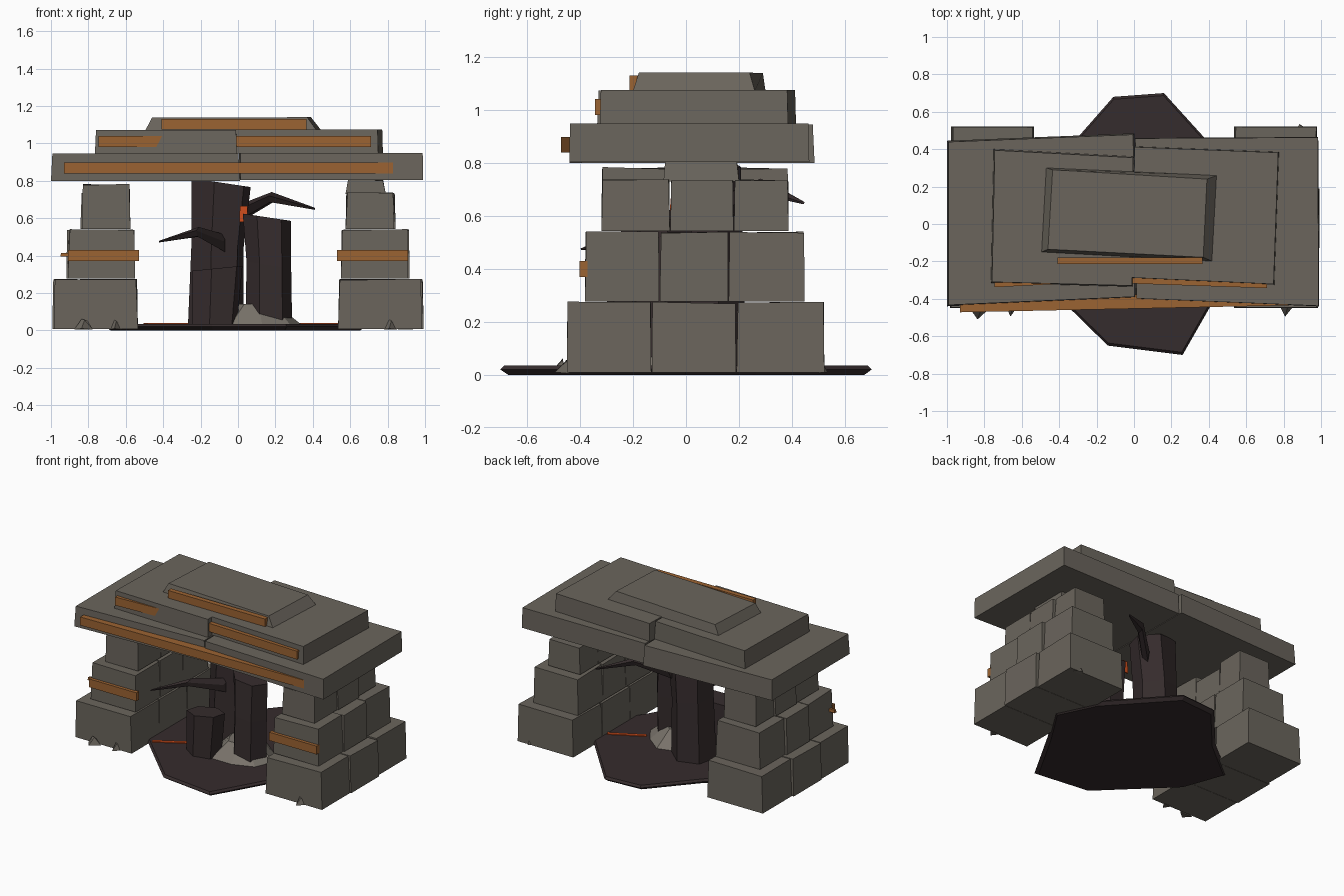
import bpy, bmesh, math, random
from mathutils import Vector

if "Cube" in bpy.data.objects:
    bpy.data.objects.remove(bpy.data.objects["Cube"])

random.seed(4)


def material(name, rgb):
    m = bpy.data.materials.new(name)
    m.diffuse_color = (*rgb, 1)
    m.use_nodes = True
    m.node_tree.nodes["Principled BSDF"].inputs["Base Color"].default_value = m.diffuse_color
    return m


STONE = material("grey stone", (0.145, 0.13, 0.108))
PALE = material("pale ash", (0.19, 0.17, 0.145))
WOOD = material("orange wood", (0.33, 0.125, 0.032))
CHAR = material("charred wood", (0.036, 0.025, 0.026))
EMBER = material("ember", (0.62, 0.075, 0.012))


def loft(name, rings, mat):
    """Closed flat-faced solid through rings of equal point count."""
    bm = bmesh.new()
    vs = [[bm.verts.new(p) for p in ring] for ring in rings]
    n = len(vs[0])
    for a, b in zip(vs, vs[1:]):
        for i in range(n):
            j = (i + 1) % n
            bm.faces.new((a[i], a[j], b[j], b[i]))
    bm.faces.new(vs[0][::-1])
    bm.faces.new(vs[-1])
    bmesh.ops.recalc_face_normals(bm, faces=bm.faces)
    me = bpy.data.meshes.new(name)
    bm.to_mesh(me)
    bm.free()
    me.materials.append(mat)
    ob = bpy.data.objects.new(name, me)
    bpy.context.collection.objects.link(ob)
    return ob


def scaled(pts, s, z):
    cx = sum(p[0] for p in pts) / len(pts)
    cy = sum(p[1] for p in pts) / len(pts)
    return [(cx + (x - cx) * s, cy + (y - cy) * s, z) for x, y in pts]


def rect(x0, x1, y0, y1):
    return [(x0, y0), (x1, y0), (x1, y1), (x0, y1)]


def block(name, x0, x1, y0, y1, z0, z1, mat=STONE, inset=0.008, jit=0.004):
    """Rough block with a slightly narrower, uneven top."""
    r = lambda: random.uniform(-jit, jit)
    low = [(x, y, z0) for x, y in rect(x0, x1, y0, y1)]
    top = [(x + r(), y + r() * 0.5, z1 + r())
           for x, y in rect(x0 + inset, x1 - inset, y0 + inset * 0.4, y1 - inset * 0.4)]
    return loft(name, [low, top], mat)


def slab(name, pts, z0, z1, s=1.0):
    return loft(name, [scaled(pts, 1, z0), scaled(pts, s, z1)], STONE)


def plank(name, a, b, z0, z1, depth):
    """Straight board whose front edge runs from a to b."""
    pts = [a, b, (b[0], b[1] + depth), (a[0], a[1] + depth)]
    return loft(name, [scaled(pts, 1, z0), scaled(pts, 1, z1)], WOOD)


def limb(name, stations, sides=6, turn=0.3):
    """Faceted trunk or branch: stations of (centre, radius x, radius y or z, axis)."""
    rings = []
    for k, (c, ra, rb, upright) in enumerate(stations):
        ring = []
        for i in range(sides):
            t = turn + math.tau * i / sides
            u, v = ra * math.cos(t), rb * math.sin(t)
            off = (u, v, 0.05 * u if k == 0 else -0.15 * u) if upright else (u * 0.3, u, v)
            ring.append(Vector(c) + Vector(off))
        rings.append(ring)
    return loft(name, rings, CHAR)


# Scorched ground patch with bevelled rim
ground = [(0.26, -0.70), (0.50, -0.28), (0.68, 0.0), (0.55, 0.27), (0.16, 0.70),
          (-0.11, 0.68), (-0.40, 0.35), (-0.71, 0.10), (-0.60, -0.20), (-0.14, -0.65)]
loft("scorched_ground", [scaled(ground, 0.96, 0.0), scaled(ground, 1, 0.02),
                         scaled(ground, 0.98, 0.035)], CHAR)

# Piers: three stepped tiers of three blocks each
tiers = [  # inner x, outer x, breaks along y, z range
    (0.535, 0.985, (-0.45, -0.13, 0.19, 0.523), 0.008, 0.272),
    (0.55, 0.91, (-0.382, -0.10, 0.16, 0.448), 0.277, 0.538),
    (0.575, 0.835, (-0.32, -0.06, 0.18, 0.388), 0.543, 0.735),
]
for side, label in ((-1, "left"), (1, "right")):
    for t, (xi, xo, ys, z0, z1) in enumerate(tiers):
        for k in range(3):
            shift = (0.0, 0.008, -0.006)[k]
            x0, x1 = sorted((side * xi, side * (xo + shift)))
            top = z1 + (0.045 if side < 0 and t == 2 and k != 1 else 0)
            block(f"{label}_pier_tier{t + 1}_block{k + 1}", x0, x1,
                  ys[k] + 0.001, ys[k + 1] - 0.001, z0, top)
    # Wooden band across the pier front
    plank(f"{label}_pier_band", (side * 0.72 - 0.19, -0.402), (side * 0.72 + 0.19, -0.402),
          0.37, 0.43, 0.03)
block("right_pier_cap", 0.575, 0.79, -0.085, 0.20, 0.73, 0.80, inset=0.016)
block("left_band_peg", -0.95, -0.90, -0.36, -0.34, 0.395, 0.415, WOOD, 0.004, 0)

# Roof slabs, each of the lower two split at the middle
slab("roof_lower_left", [(-1.0, -0.44), (0.01, -0.395), (0.003, 0.485), (-1.0, 0.445)],
     0.80, 0.945, 0.985)
slab("roof_lower_right", [(0.012, -0.40), (0.99, -0.44), (0.985, 0.465), (0.004, 0.46)],
     0.803, 0.948, 0.995)
slab("roof_middle_left", [(-0.765, -0.315), (-0.005, -0.335), (0.0, 0.36), (-0.75, 0.40)],
     0.945, 1.072, 0.985)
slab("roof_middle_right", [(-0.015, -0.29), (0.75, -0.325), (0.775, 0.385), (0.0, 0.415)],
     0.945, 1.075, 0.99)
loft("roof_cap", [[(-0.495, -0.15, 1.07), (0.42, -0.20, 1.07), (0.445, 0.26, 1.07), (-0.47, 0.30, 1.07)],
                  [(-0.46, -0.135, 1.138), (0.37, -0.178, 1.14), (0.39, 0.24, 1.14), (-0.435, 0.29, 1.138)]],
     STONE)

# Roof boards
plank("lower_roof_board", (-0.93, -0.472), (0.83, -0.395 - 0.04), 0.838, 0.898, 0.075)
plank("middle_roof_board_right", (-0.02, -0.318), (0.71, -0.343), 0.98, 1.04, 0.035)
plank("middle_roof_board_left", (-0.745, -0.338), (-0.24, -0.312), 0.98, 1.04, 0.03)
plank("cap_board", (-0.41, -0.213), (0.365, -0.213), 1.075, 1.13, 0.035)

# Pale ash mound around the trunks
mound = [(0.09 + r * math.cos(math.tau * i / 9), -0.07 + r * 0.85 * math.sin(math.tau * i / 9))
         for i, r in enumerate((0.25, 0.22, 0.26, 0.23, 0.25, 0.21, 0.26, 0.23, 0.25))]
loft("ash_mound", [scaled(mound, 1, 0.03), scaled(mound, 0.45, 0.14)], PALE)

# Burnt tree: tall trunk, side trunk, stump
limb("tall_trunk", [((-0.12, 0.08, 0.02), 0.155, 0.15, True), ((-0.11, 0.08, 0.45), 0.145, 0.14, True),
                    ((-0.09, 0.08, 0.79), 0.165, 0.13, True)])
limb("side_trunk", [((0.165, -0.10, 0.02), 0.125, 0.12, True), ((0.165, -0.09, 0.35), 0.12, 0.12, True),
                    ((0.155, -0.08, 0.605), 0.13, 0.11, True)], turn=0.1)
stump = limb("stump", [((-0.125, -0.21, 0.02), 0.125, 0.09, True), ((-0.11, -0.21, 0.33), 0.14, 0.09, True)])
for v in stump.data.vertices:
    if v.co.z > 0.2:
        v.co.z += 0.25 * (v.co.x + 0.12)  # splintered, sloping top

# Broken branches
limb("left_branch", [((-0.06, 0.0, 0.46), 0.06, 0.05, False), ((-0.21, -0.22, 0.525), 0.045, 0.028, False),
                     ((-0.42, -0.39, 0.475), 0.008, 0.005, False)], sides=5)
limb("right_branch", [((0.0, 0.12, 0.62), 0.06, 0.05, False), ((0.18, 0.28, 0.71), 0.05, 0.03, False),
                      ((0.41, 0.44, 0.65), 0.008, 0.006, False)], sides=5)

# Glowing cracks on trunk and ground
block("trunk_ember", 0.008, 0.052, -0.06, -0.052, 0.58, 0.665, EMBER, 0.002, 0)
for k, (a, b) in enumerate((((-0.50, -0.265), (-0.27, -0.135)), ((0.30, 0.02), (0.53, 0.14)))):
    d = (Vector(b) - Vector(a)).normalized() * 0.012
    pts = [(a[0] + d.y, a[1] - d.x), (b[0] + d.y, b[1] - d.x),
           (b[0] - d.y, b[1] + d.x), (a[0] - d.y, a[1] + d.x)]
    loft(f"ground_ember_{k + 1}", [scaled(pts, 1, 0.034), scaled(pts, 1, 0.041)], EMBER)

# Rubble shards at the pier feet
for k, (x, y, s) in enumerate(((-0.82, -0.475, 0.055), (-0.65, -0.46, 0.035),
                               (0.82, -0.46, 0.04), (0.90, 0.52, 0.045))):
    back = 1 if y > 0 else -1
    base = [(x - s, y - back * 0.02, 0.005), (x + s * 0.8, y - back * 0.02, 0.005),
            (x - s * 0.3, y + back * 0.035 * (0.4 if y > 0 else 1), 0.01)]
    tip = [(x + px * s * 0.3, y - back * 0.01, 0.045 + s * 0.3 + pz) for px, pz in
           ((-1, 0), (1, -0.01), (0, -0.005))]
    loft(f"rubble_{k + 1}", [base, tip], STONE)
